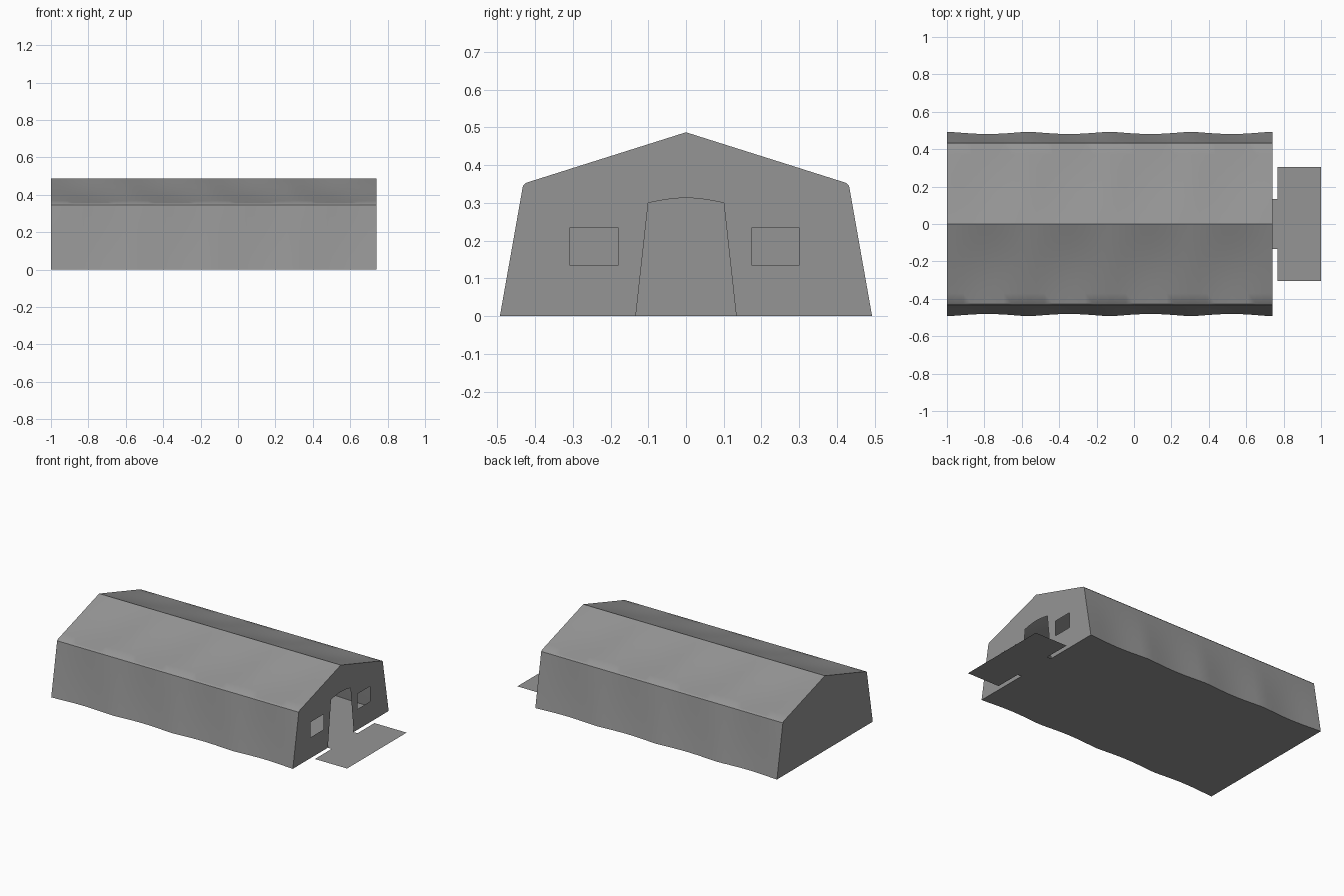
import bpy, bmesh, math

cube = bpy.data.objects.get("Cube")
if cube:
    bpy.data.objects.remove(cube, do_unlink=True)

canvas = bpy.data.materials.new("grey canvas")
canvas.use_nodes = True
GREY = (0.3, 0.3, 0.3, 1)
canvas.diffuse_color = GREY
canvas.node_tree.nodes["Principled BSDF"].inputs["Base Color"].default_value = GREY

X0, X1, BAYS, STEPS = -1.0, 0.74, 4, 10
EAVE_Y, EAVE_Z, RIDGE_Z, BASE_Y = 0.432, 0.345, 0.487, 0.493
SAG = 0.012


def finish(name, bm):
    bmesh.ops.remove_doubles(bm, verts=bm.verts, dist=1e-5)
    mesh = bpy.data.meshes.new(name)
    bm.to_mesh(mesh)
    bm.free()
    mesh.materials.append(canvas)
    obj = bpy.data.objects.new(name, mesh)
    bpy.context.collection.objects.link(obj)
    return obj


def smooth(obj):
    bpy.ops.object.select_all(action="DESELECT")
    obj.select_set(True)
    bpy.context.view_layer.objects.active = obj
    bpy.ops.object.shade_smooth_by_angle(angle=math.radians(30))


def half_section(pull):
    """Points from base to ridge on the +y side; pull is 0 at a rib, 1 mid-bay."""
    pts = []
    for i in range(7):  # side wall, drawn in most near the ground
        v = i / 6
        y = BASE_Y + (EAVE_Y - BASE_Y) * v
        pts.append((y - SAG * pull * math.cos(v * math.pi / 2), EAVE_Z * v))
    top_y, top_z = EAVE_Y - 0.008, EAVE_Z + 0.008
    for i in range(9):  # roof slope, hanging between ribs
        v = i / 8
        hang = SAG * pull * math.sin(v * math.pi)
        pts.append((top_y * (1 - v), top_z + (RIDGE_Z - top_z) * v - hang))
    return pts


def full_section(pull):
    half = half_section(pull)
    return half + [(-y, z) for y, z in reversed(half[:-1])]


def sheet(name, rows):
    bm = bmesh.new()
    grid = [[bm.verts.new(p) for p in row] for row in rows]
    for a, b in zip(grid, grid[1:]):
        for j in range(len(a) - 1):
            bm.faces.new((a[j], a[j + 1], b[j + 1], b[j]))
    return finish(name, bm)


def flat_panel(name, loops, normal):
    """Fill an outline, leaving any further loops as openings."""
    bm = bmesh.new()
    edges = []
    for loop in loops:
        vs = [bm.verts.new(p) for p in loop]
        edges += [bm.edges.new((vs[i - 1], vs[i])) for i in range(len(vs))]
    bmesh.ops.triangle_fill(bm, edges=edges, use_beauty=True, normal=normal)
    for f in bm.faces:
        f.normal_update()
        if sum(a * b for a, b in zip(f.normal, normal)) < 0:
            f.normal_flip()
    return finish(name, bm)


# Canvas roof and side walls stretched over the ribs
stations = []
for k in range(BAYS * STEPS + 1):
    x = X0 + (X1 - X0) * k / (BAYS * STEPS)
    pull = abs(math.sin(math.pi * k / STEPS)) ** 1.3
    stations.append((x, pull))
shell = sheet("tent_shell", [[(x, y, z) for y, z in full_section(p)] for x, p in stations])
smooth(shell)

# Ground sheet following the wavy side walls
sheet("ground_sheet", [[(x, -BASE_Y + SAG * p, 0), (x, BASE_Y - SAG * p, 0)]
                       for x, p in stations])

# Closed end wall
outline = full_section(0)
flat_panel("closed_end_wall", [[(X0, y, z) for y, z in outline]], (-1, 0, 0))

# Entrance end wall with arched doorway and two windows
DOOR_BASE, DOOR_TOP = 0.133, 0.1
arch = [(-DOOR_TOP + 2 * DOOR_TOP * i / 8,
         0.3 + 0.013 * math.sin(math.pi * i / 8)) for i in range(9)]
doorway = [(-DOOR_BASE, 0)] + arch + [(DOOR_BASE, 0)]


def window(y0, y1, z0=0.135, z1=0.234):
    return [(y0, z0), (y1, z0), (y1, z1), (y0, z1)]


openings = [outline + doorway, window(-0.309, -0.179), window(0.174, 0.301)]
flat_panel("entrance_end_wall", [[(X1, y, z) for y, z in loop] for loop in openings], (1, 0, 0))

# Entrance mat with a narrow tongue through the doorway
mat_half = [(X1, DOOR_BASE), (0.768, DOOR_BASE), (0.768, 0.306), (1.0, 0.306)]
mat_outline = mat_half + [(x, -y) for x, y in reversed(mat_half)]
flat_panel("entrance_mat", [[(x, y, 0) for x, y in mat_outline]], (0, 0, 1))
